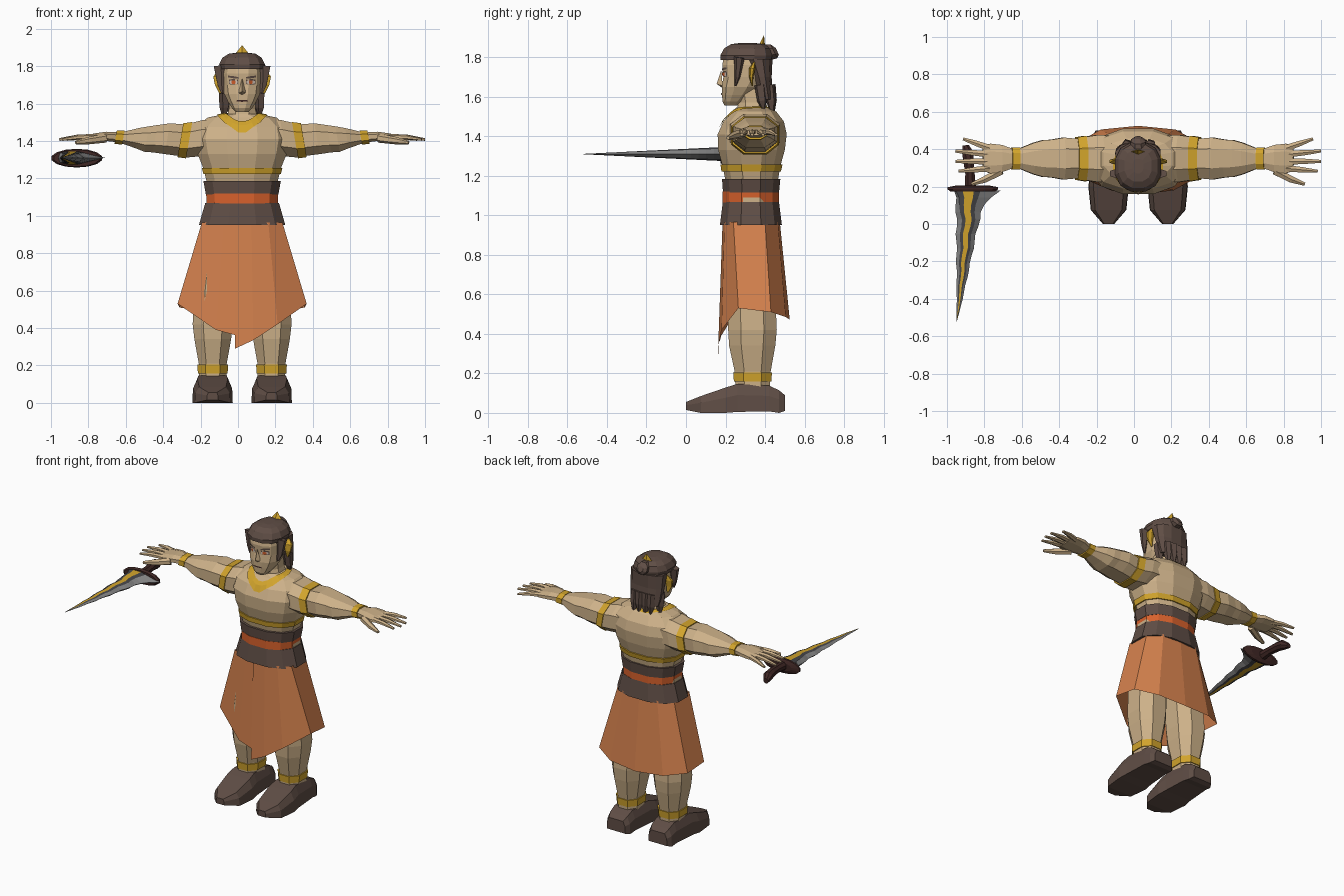
import bpy, bmesh, math
from mathutils import Vector
from mathutils.bvhtree import BVHTree

CX = 0.022          # body centre line
COLOURS = {
    "skin": (0.61, 0.44, 0.25), "gold": (0.64, 0.37, 0.025), "skirt_cloth": (0.66, 0.22, 0.075),
    "sash_orange": (0.69, 0.12, 0.025), "dark_brown": (0.115, 0.075, 0.06),
    "grip_brown": (0.05, 0.02, 0.018), "steel": (0.24, 0.24, 0.24),
    "dark_steel": (0.06, 0.06, 0.065), "eye_white": (0.7, 0.6, 0.52)}
MATS = {}
for key, c in COLOURS.items():
    MATS[key] = bpy.data.materials.new(key)
    MATS[key].diffuse_color = (*c, 1)


def make(name, verts, faces, mats, indices=None):
    mesh = bpy.data.meshes.new(name)
    mesh.from_pydata([tuple(v) for v in verts], [], faces)
    for m in mats:
        mesh.materials.append(MATS[m])
    if indices:
        for p, i in zip(mesh.polygons, indices):
            p.material_index = i
    bm = bmesh.new()
    bm.from_mesh(mesh)
    bmesh.ops.recalc_face_normals(bm, faces=bm.faces)
    bm.to_mesh(mesh)
    bm.free()
    ob = bpy.data.objects.new(name, mesh)
    bpy.context.collection.objects.link(ob)
    return ob


def loft(name, rings, mats, caps=True, closed=True, columns=None):
    """Skin a list of equal-length point rings."""
    n = len(rings[0])
    verts = [p for r in rings for p in r]
    faces, idx = [], []
    for i in range(len(rings) - 1):
        for j in range(n if closed else n - 1):
            k = (j + 1) % n
            faces.append((i*n + j, i*n + k, (i+1)*n + k, (i+1)*n + j))
            idx.append(columns[j] if columns else 0)
    if caps:
        faces += [tuple(range(n)), tuple(range(len(verts) - n, len(verts)))]
        idx += [0, 0]
    return make(name, verts, faces, mats, idx)


def unit(n, p=1.0, off=0.5):
    """Points of a rounded-square unit outline."""
    out = []
    for i in range(n):
        a = 2 * math.pi * (i + off) / n
        c, s = math.cos(a), math.sin(a)
        out.append((math.copysign(abs(c)**p, c), math.copysign(abs(s)**p, s)))
    return out


def stack(name, rows, mat, n=12, p=0.85, cx=CX, caps=True):
    """Upright loft; rows are z, half width, front y, back y [, x shift]."""
    rings = [[(cx + (r[4] if len(r) > 4 else 0) + u*r[1], (r[2]+r[3])/2 + v*(r[3]-r[2])/2, r[0])
              for u, v in unit(n, p)] for r in rows]
    return loft(name, rings, [mat], caps)


def rod(name, pts, mat, n=6, flat=1.0):
    """Tapered rod through (x, y, z, radius) points."""
    rings = []
    d = (Vector(pts[-1][:3]) - Vector(pts[0][:3])).normalized()
    a = d.cross(Vector((0, 0, 1)) if abs(d.z) < 0.9 else Vector((0, 1, 0))).normalized()
    b = d.cross(a)
    for q in pts:
        rings.append([Vector(q[:3]) + a*u*q[3] + b*v*q[3]*flat for u, v in unit(n)])
    return loft(name, rings, [mat])


# ---- torso, belts ----
torso = stack("torso", [(0.95, .20, .2, .46), (1.18, .195, .195, .47), (1.25, .212, .18, .482),
                        (1.33, .245, .158, .505), (1.41, .262, .155, .515), (1.475, .25, .185, .5),
                        (1.525, .19, .235, .46), (1.545, .09, .25, .425)], "skin")
stack("neck", [(1.52, .09, .25, .425), (1.57, .076, .26, .41), (1.64, .076, .25, .4)], "skin", 8)
stack("chest_band", [(1.222, .213, .175, .485), (1.256, .222, .17, .493)], "gold")
stack("upper_belt", [(1.115, .2, .183, .475), (1.185, .213, .178, .482)], "dark_brown")
stack("orange_sash", [(1.065, .196, .18, .475), (1.12, .198, .18, .475)], "sash_orange")
stack("hip_wrap", [(0.95, .238, .167, .49), (1.068, .203, .182, .475)], "dark_brown")

# ---- collar draped on the chest ----
tree = BVHTree.FromObject(torso, bpy.context.evaluated_depsgraph_get())
def drape(hw, yf, yb):
    ring = []
    for u, v in unit(20):
        x, y = CX + u*hw, (yf+yb)/2 + v*(yb-yf)/2
        hit = tree.ray_cast(Vector((x, y, 2)), Vector((0, 0, -1)))[0]
        ring.append((x, y - .004, (hit.z if hit else 1.46) + .006))
    return ring
loft("collar", [drape(.096, .212, .435), drape(.116, .192, .445), drape(.135, .172, .455)], ["gold"], False)

# ---- wrapped skirt, open at the front overlap ----
hem = [(-.037, .163, .29), (.06, .163, .335), (.19, .18, .42), (.345, .265, .53), (.335, .43, .51),
       (.2, .505, .485), (0, .525, .472), (-.2, .505, .485), (-.335, .43, .51), (-.345, .265, .53),
       (-.14, .178, .39), (-.03, .17, .36)]
top = [(-.037, .185), (.05, .185), (.14, .195), (.215, .24), (.21, .40), (.13, .465), (0, .475),
       (-.13, .465), (-.21, .40), (-.215, .24), (-.1, .195), (-.03, .192)]
loft("skirt", [[(CX+x, y, .965) for x, y in top], [(CX+x, y, z) for x, y, z in hem]],
     ["skirt_cloth"], False, False)

for s, side in ((-1, "right"), (1, "left")):
    X = lambda x: CX + s*x
    # ---- legs and boots ----
    stack(side + "_leg", [(.95, .1, .22, .45, -s*.04), (.6, .115, .2, .46, -s*.01), (.42, .115, .205, .468),
                          (.34, .105, .21, .46), (.21, .08, .24, .435), (.12, .078, .245, .43)],
          "skin", 8, cx=X(.157))
    stack(side + "_anklet", [(.158, .085, .236, .438), (.205, .088, .232, .442)], "gold", 8, cx=X(.157))
    boot = []
    for y, w, zt, zb in ((0, .03, .055, .015), (.075, .095, .085, 0), (.2, .108, .128, 0), (.26, .1, .147, .005),
                         (.42, .09, .138, .008), (.47, .086, .115, 0), (.5, .07, .09, .01)):
        boot.append([(X(.158) + u*w, y, zb + v*(zt-zb))
                     for u, v in ((-1, 0), (1, 0), (.97, .6), (.75, 1), (-.75, 1), (-.97, .6))])
    loft(side + "_boot", boot, ["dark_brown"])

    # ---- arms ----
    def arm(name, rows, mat, n=8):
        return loft(name, [[(X(x - .17*v*hz), .35 + u*hy, zc + v*hz) for u, v in unit(n, .85)]
                           for x, zc, hz, hy in rows], [mat])
    arm(side + "_arm", [(.13, 1.42, .1, .13), (.22, 1.415, .105, .135), (.28, 1.405, .1, .125),
                        (.33, 1.405, .09, .113), (.40, 1.412, .088, .12), (.465, 1.412, .078, .108),
                        (.51, 1.41, .073, .105), (.56, 1.415, .058, .09), (.63, 1.418, .036, .06),
                        (.675, 1.42, .031, .056)], "skin")
    arm(side + "_arm_band", [(.283, 1.404, .104, .13), (.33, 1.404, .097, .122)], "gold")
    arm(side + "_wrist_band", [(.635, 1.418, .04, .064), (.676, 1.42, .038, .064)], "gold")
    # ---- hands ----
    arm(side + "_palm", [(.67, 1.42, .028, .055), (.73, 1.425, .026, .078), (.79, 1.422, .02, .085),
                         (.83, 1.418, .014, .07)], "skin")
    for i, (by, tx, ty) in enumerate(((.405, .935, .455), (.372, .977, .39), (.335, .977, .335), (.298, .96, .282))):
        rod(f"{side}_finger_{i+1}", [(X(.79), by, 1.422, .02), (X((.79+tx)/2), (by+ty)/2, 1.42, .017),
                                     (X(tx), ty, 1.408, .009)], "skin", 6, .8)
    rod(side + "_thumb", [(X(.73), .285, 1.415, .024), (X(.82), .238, 1.402, .02), (X(.89), .213, 1.392, .01)], "skin")

# ---- head and face ----
head = stack("head", [(1.555, .035, .195, .27), (1.575, .055, .183, .30), (1.61, .078, .18, .34),
                      (1.65, .098, .178, .38), (1.70, .106, .186, .41), (1.76, .108, .18, .42),
                      (1.81, .1, .19, .42)], "skin", 12, .85)
face = BVHTree.FromObject(head, bpy.context.evaluated_depsgraph_get())
def plate(name, x, z, w, h, mat, lift=.004, slant=0):
    pts = []
    for u, v in ((-1, -1), (0, -1.3), (1, -1), (1, 1), (0, 1.3), (-1, 1)):
        px, pz = CX + x + u*w/2, z + v*h/2 + slant*u
        hit = face.ray_cast(Vector((px, -1, pz)), Vector((0, 1, 0)))[0]
        pts.append((px, (hit.y if hit else .2) - lift, pz))
    make(name, pts, [(0, 1, 4, 5), (1, 2, 3, 4)], [mat])
for s, side in ((-1, "right"), (1, "left")):
    plate(side + "_eye_rim", s*.046, 1.716, .05, .024, "dark_brown", .002)
    plate(side + "_eye", s*.046, 1.714, .044, .015, "eye_white", .004)
    plate(side + "_iris", s*.046, 1.714, .02, .015, "sash_orange", .006)
    plate(side + "_eyebrow", s*.048, 1.741, .055, .009, "dark_brown", .004, s*.004)
    # ear ornament
    rod(side + "_ear", [(CX+s*.118, .335, 1.655, .006), (CX+s*.126, .33, 1.70, .022),
                        (CX+s*.128, .335, 1.745, .03), (CX+s*.122, .345, 1.775, .008)], "gold", 6, .5)
    # sideburn and side lock
    rod(side + "_sideburn", [(CX+s*.104, .25, 1.655, .008), (CX+s*.11, .26, 1.70, .024),
                             (CX+s*.112, .27, 1.80, .045)], "dark_brown", 6, .6)
plate("mouth", 0, 1.614, .062, .007, "grip_brown")
make("nose", [(CX, .178, 1.735), (CX-.021, .186, 1.655), (CX+.021, .186, 1.655), (CX, .155, 1.665), (CX, .184, 1.645)],
     [(0, 1, 3), (0, 3, 2), (1, 4, 3), (4, 2, 3)], ["skin"])

# ---- hair ----
stack("hair_cap", [(1.785, .122, .172, .435), (1.81, .126, .17, .44), (1.845, .108, .19, .43),
                   (1.866, .075, .225, .4), (1.872, .03, .27, .35)], "dark_brown")
stack("back_hair", [(1.79, .124, .29, .44), (1.70, .122, .335, .435), (1.62, .113, .36, .44),
                    (1.585, .105, .375, .442)], "dark_brown")
for i, (x, y, z) in enumerate(((-.095, .385, 1.51), (-.06, .43, 1.53), (-.02, .43, 1.5),
                               (.025, .435, 1.52), (.065, .43, 1.5), (.095, .385, 1.53))):
    rod(f"hair_strand_{i+1}", [(CX+x, y-.01, 1.66, .03), (CX+x, y, 1.58, .026), (CX+x, y+.008, z, .006)], "dark_brown", 5)
rod("hair_bun", [(CX, .40, 1.80, .03), (CX, .415, 1.825, .046), (CX, .445, 1.83, .042), (CX, .462, 1.83, .02)], "dark_brown", 8)
make("hair_ornament", [(CX-.045, .385, 1.855), (CX, .365, 1.855), (CX+.045, .385, 1.855), (CX, .4, 1.855), (CX, .395, 1.912)],
     [(0, 1, 4), (1, 2, 4), (2, 3, 4), (3, 0, 4), (0, 1, 2, 3)], ["gold"])

# ---- wavy dagger ----
blade = []
for i in range(19):
    t = i / 18
    w = .15*(1-t)**.9 + .1*math.exp(-16*t) + .001
    xl = -.962 + .014*t + .007*math.sin(t*32)*(1-t) + .012*min(1, t*8)*(1-t)
    g, gw, hz = xl + w*(.3 + .2*min(1, t*5)), .1*w + .005*(1-t), .034*(1-t) + .001
    y = .18 - .7*t
    half = [(g-gw*2.2, .75), (g-gw, 1), (g+gw, 1), (g+gw*2.2, .75)]
    blade.append([(xl, y, 1.31)] + [(x, y, 1.31 + k*hz) for x, k in half] + [(xl+w, y, 1.31)]
                 + [(x, y, 1.31 - k*hz) for x, k in reversed(half)])
loft("blade", blade, ["steel", "dark_steel", "gold"], columns=[0, 1, 2, 1, 0] * 2)
loft("guard", [[(-.862 + u*k*.138, y, 1.308 + v*k*.05) for u, v in unit(14)]
               for y, k in ((.175, .9), (.185, 1), (.197, 1), (.207, .6))], ["grip_brown"])
rod("grip", [(-.875, .2, 1.31, .032), (-.877, .27, 1.315, .027), (-.885, .34, 1.318, .03),
             (-.89, .385, 1.312, .032), (-.9, .42, 1.295, .018)], "grip_brown", 8)
